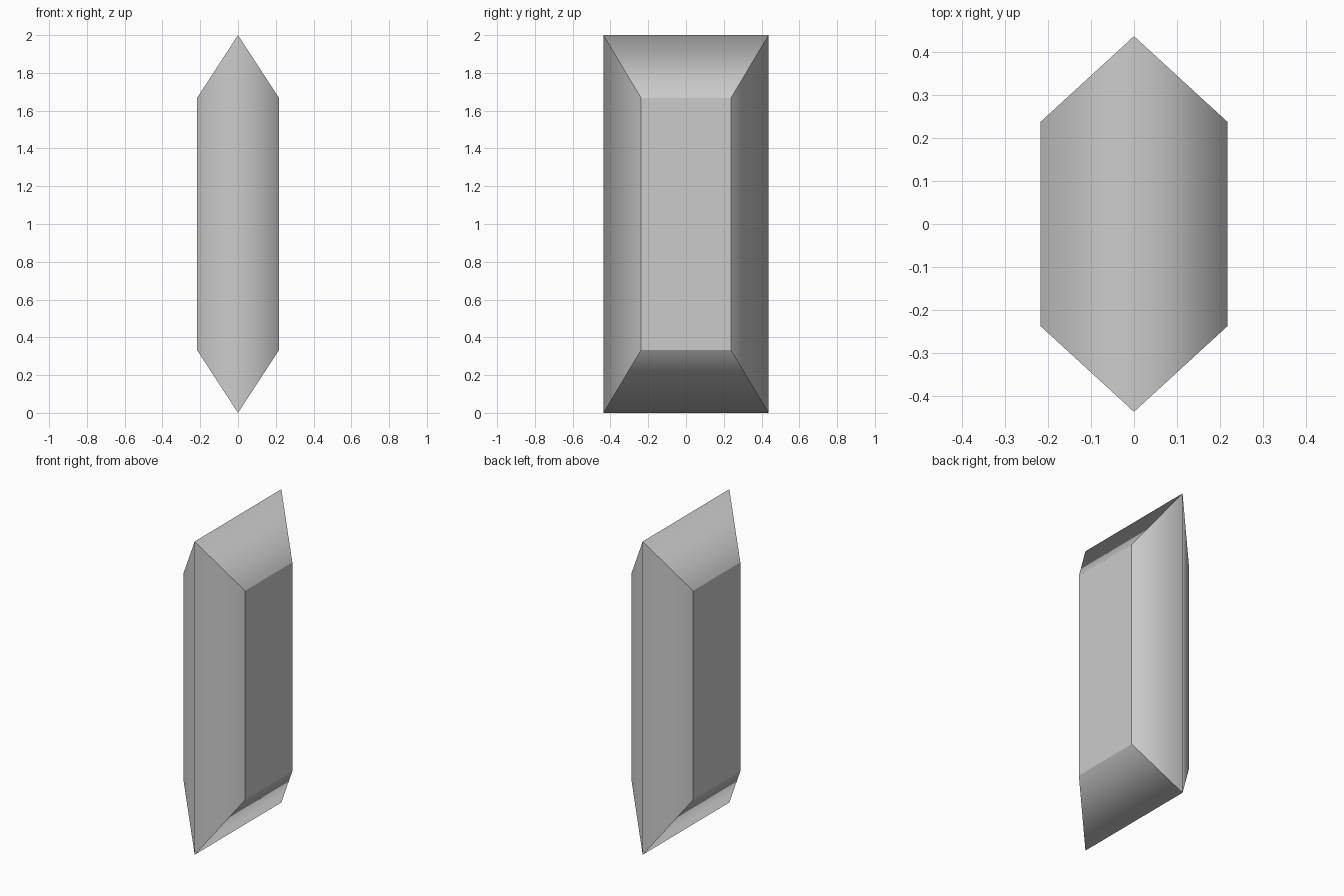
import bpy
import bmesh

if "Cube" in bpy.data.objects:
    bpy.data.objects.remove(bpy.data.objects["Cube"])

bm = bmesh.new()


def ring(x, half_y, half_z):
    """Rectangle of vertices at a given x, centred on z = 1."""
    corners = ((-1, -1), (1, -1), (1, 1), (-1, 1))
    return [bm.verts.new((x, a * half_y, 1 + b * half_z)) for a, b in corners]


# Wide middle outline, with a smaller flat table on each side
middle = ring(0, 0.437, 1.0)
tables = [ring(x, 0.238, 0.667) for x in (-0.217, 0.217)]

for table in tables:
    bm.faces.new(table)
    for i in range(4):
        j = (i + 1) % 4
        bm.faces.new((middle[i], middle[j], table[j], table[i]))
bmesh.ops.recalc_face_normals(bm, faces=bm.faces)

# Shade smoothly over the middle outline only; all other edges stay sharp
for face in bm.faces:
    face.smooth = True
for edge in bm.edges:
    edge.smooth = all(v in middle for v in edge.verts)

mesh = bpy.data.meshes.new("crystal")
bm.to_mesh(mesh)
bm.free()
crystal = bpy.data.objects.new("crystal", mesh)
bpy.context.collection.objects.link(crystal)
